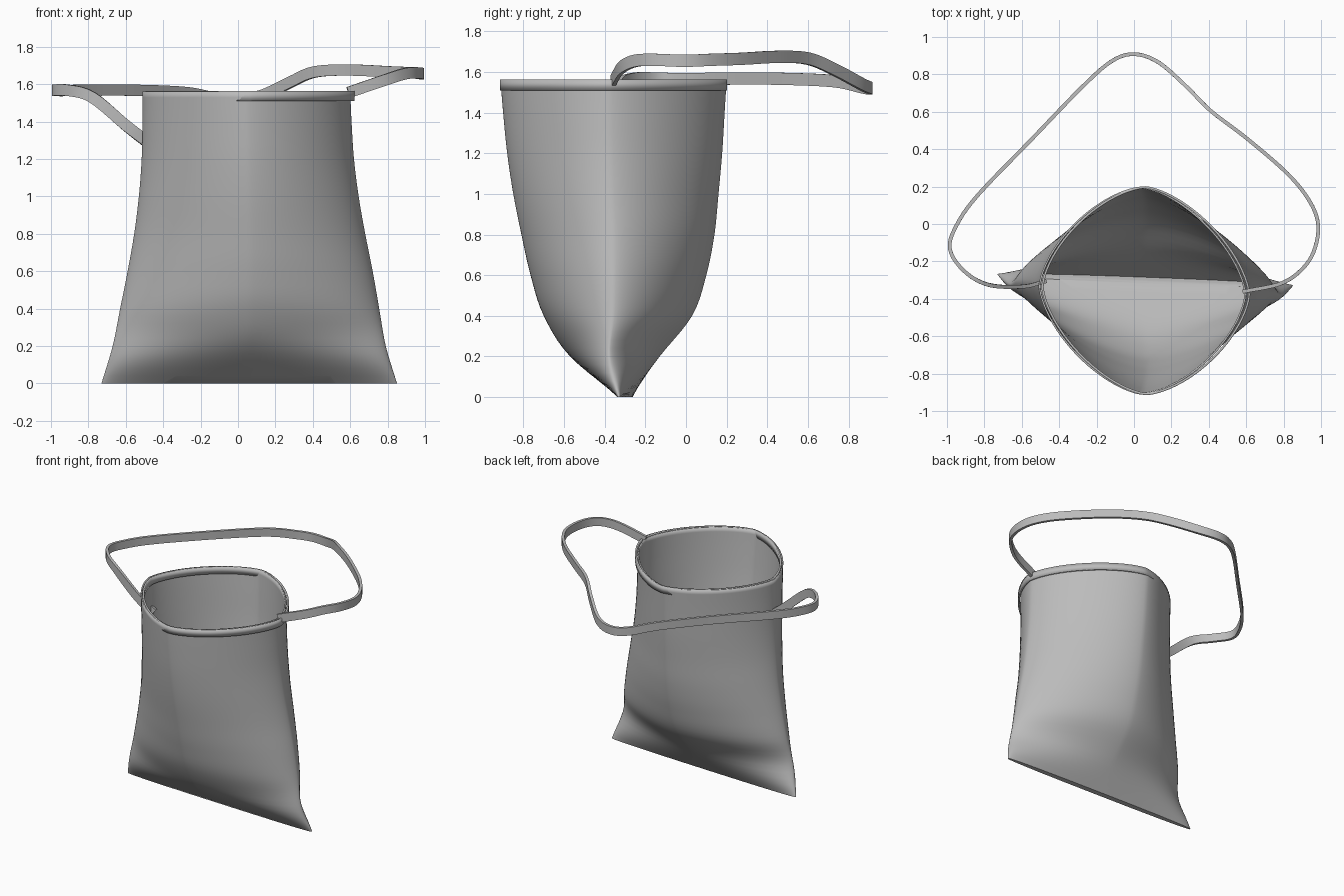
import bpy, math
from mathutils import Vector

if "Cube" in bpy.data.objects:
    bpy.data.objects.remove(bpy.data.objects["Cube"])

grey = bpy.data.materials.new("canvas grey")
grey.diffuse_color = (0.5, 0.5, 0.5, 1)
grey.use_nodes = True
grey.node_tree.nodes["Principled BSDF"].inputs["Base Color"].default_value = grey.diffuse_color


def smooth_keys(keys, steps):
    """Catmull-Rom samples through a list of equal-length tuples."""
    k = [Vector(p) for p in keys]
    k = [2 * k[0] - k[1]] + k + [2 * k[-1] - k[-2]]
    out = []
    for i in range(1, len(k) - 2):
        a, b, c, d = k[i - 1:i + 3]
        for s in range(steps):
            t = s / steps
            out.append(0.5 * (2 * b + (c - a) * t + (2 * a - 5 * b + 4 * c - d) * t * t
                              + (3 * b - a - 3 * c + d) * t ** 3))
    return out + [k[-2]]


def loft(name, rings, cap_start=False, cap_end=False, wall=0, angle=40):
    """Skin equal-sized closed rings into a smooth object."""
    n = len(rings[0])
    verts = [p for r in rings for p in r]
    faces = [(i * n + j, i * n + (j + 1) % n, (i + 1) * n + (j + 1) % n, (i + 1) * n + j)
             for i in range(len(rings) - 1) for j in range(n)]
    if cap_start:
        faces.append(tuple(reversed(range(n))))
    if cap_end:
        faces.append(tuple(range(len(verts) - n, len(verts))))
    me = bpy.data.meshes.new(name)
    me.from_pydata(verts, [], faces)
    me.materials.append(grey)
    ob = bpy.data.objects.new(name, me)
    bpy.context.collection.objects.link(ob)
    if wall:
        mod = ob.modifiers.new("wall", 'SOLIDIFY')
        mod.thickness, mod.offset = wall, -1
    bpy.ops.object.select_all(action='DESELECT')
    ob.select_set(True)
    bpy.context.view_layer.objects.active = ob
    bpy.ops.object.shade_smooth_by_angle(angle=math.radians(angle))
    return ob


def section(z, left, right, front, back, power, shift=0.0):
    """Rounded-diamond outline, slightly skewed like the bag."""
    cx, cy = (left + right) / 2, (front + back) / 2
    ring = []
    for i in range(96):
        a = 2 * math.pi * i / 96
        c, s = math.cos(a), math.sin(a)
        dx = math.copysign(abs(c) ** (2 / power), c) * (right - left) / 2
        dy = math.copysign(abs(s) ** (2 / power), s) * (back - front) / 2
        ring.append((cx + dx + shift, cy + dy - 0.038 * dx, z))
    return ring


# bag body: height, left, right, front, back, outline power
body = [(0, -.73, .85, -.32, -.28, 2.6), (.2, -.67, .79, -.57, -.13, 1.55),
        (.4, -.63, .755, -.70, .03, 1.55), (.6, -.59, .72, -.765, .10, 1.55),
        (.8, -.555, .68, -.81, .14, 1.55), (1, -.53, .645, -.85, .16, 1.55),
        (1.2, -.515, .62, -.88, .178, 1.55), (1.4, -.51, .607, -.90, .19, 1.55),
        (1.56, -.51, .60, -.913, .20, 1.55)]
loft("bag_body", [section(*k) for k in smooth_keys(body, 5)], cap_start=True, wall=0.01)

# hem band, sitting slightly to one side of the rim
loft("hem_band", [section(z, -.51, .607, -.915, .202, 1.55, 0.015) for z in (1.51, 1.563)],
     wall=0.012)

# shoulder strap: flat ribbon along a loop
path = smooth_keys([(-.485, -.31, 1.29), (-.6, -.335, 1.38), (-.78, -.325, 1.53),
                    (-.91, -.25, 1.567), (-.985, -.13, 1.567), (-.945, 0, 1.565),
                    (-.83, .16, 1.567), (-.55, .45, 1.567), (-.28, .73, 1.555),
                    (-.12, .87, 1.525), (0, .908, 1.52), (.13, .865, 1.54),
                    (.28, .735, 1.61), (.41, .605, 1.665), (.6, .46, 1.675),
                    (.82, .27, 1.665), (.94, .12, 1.66), (.985, -.01, 1.655),
                    (.96, -.15, 1.66), (.89, -.25, 1.655), (.78, -.32, 1.62),
                    (.59, -.36, 1.555)], 5)
rings = []
for i, p in enumerate(path):
    t = (path[min(i + 1, len(path) - 1)] - path[max(i - 1, 0)]).normalized()
    side = t.cross(Vector((0, 0, 1))).normalized()
    up = side.cross(t).normalized()
    w, h = side * 0.01, up * 0.03
    rings.append([p - w - h, p + w - h, p + w + h, p - w + h][::-1])
loft("shoulder_strap", rings, cap_start=True, cap_end=True)
